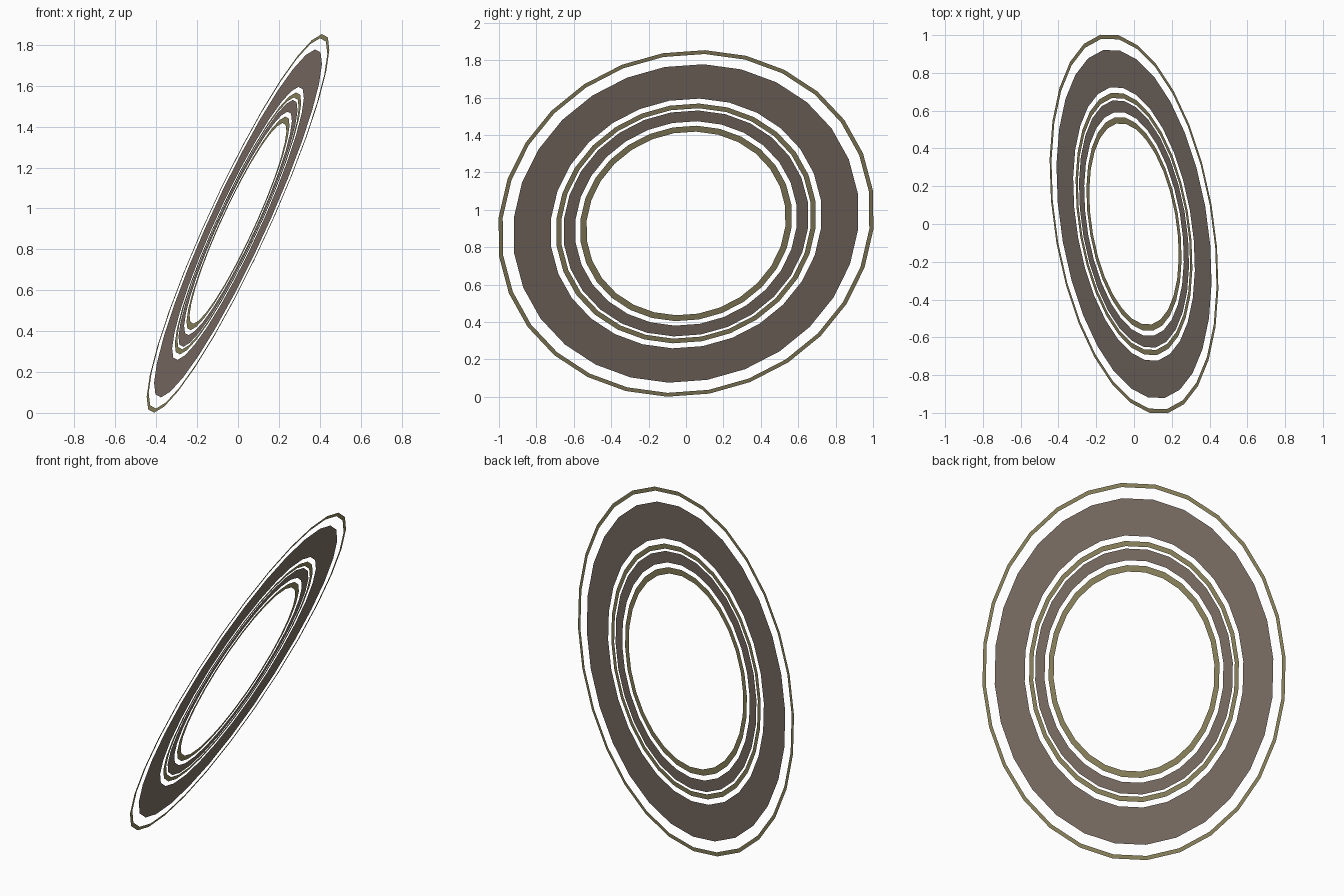
import bpy, bmesh, math
from mathutils import Vector

if "Cube" in bpy.data.objects:
    bpy.data.objects.remove(bpy.data.objects["Cube"])

SIDES = 28
PHASE = math.radians(4.5)
CENTRE = Vector((0, 0, 0.927))

# Tilted plane shared by every ring
normal = Vector((0.896, 0.146, -0.413)).normalized()
level = Vector((-normal.y, normal.x, 0)).normalized()
slope = normal.cross(level)
angles = [PHASE + 2 * math.pi * (i + 0.5) / SIDES for i in range(SIDES)]
directions = [level * math.cos(a) + slope * math.sin(a) for a in angles]
unit = 1.002 / max(d.y for d in directions)      # outermost ring spans about y = -1..1


def material(name, rgb):
    m = bpy.data.materials.new(name)
    m.diffuse_color = (*rgb, 1)
    m.use_nodes = True
    m.node_tree.nodes["Principled BSDF"].inputs["Base Color"].default_value = m.diffuse_color
    return m


def flat_ring(name, outer, inner, mat):
    bm = bmesh.new()
    rims = [[bm.verts.new(d * r * unit) for d in directions] for r in (outer, inner)]
    for i in range(SIDES):
        j = (i + 1) % SIDES
        bm.faces.new((rims[0][i], rims[0][j], rims[1][j], rims[1][i]))
    mesh = bpy.data.meshes.new(name)
    bm.to_mesh(mesh)
    bm.free()
    mesh.materials.append(mat)
    ob = bpy.data.objects.new(name, mesh)
    ob.location = CENTRE
    bpy.context.collection.objects.link(ob)


brown = material("brown_dust", (0.235, 0.187, 0.155))
olive = material("olive_dust", (0.31, 0.275, 0.135))

# Concentric bands from outside in
flat_ring("outer_thin_ring", 1.0, 0.978, olive)
flat_ring("broad_ring", 0.919, 0.721, brown)
flat_ring("middle_thin_ring", 0.692, 0.665, olive)
flat_ring("inner_band_ring", 0.652, 0.59, brown)
flat_ring("innermost_ring", 0.564, 0.53, olive)
